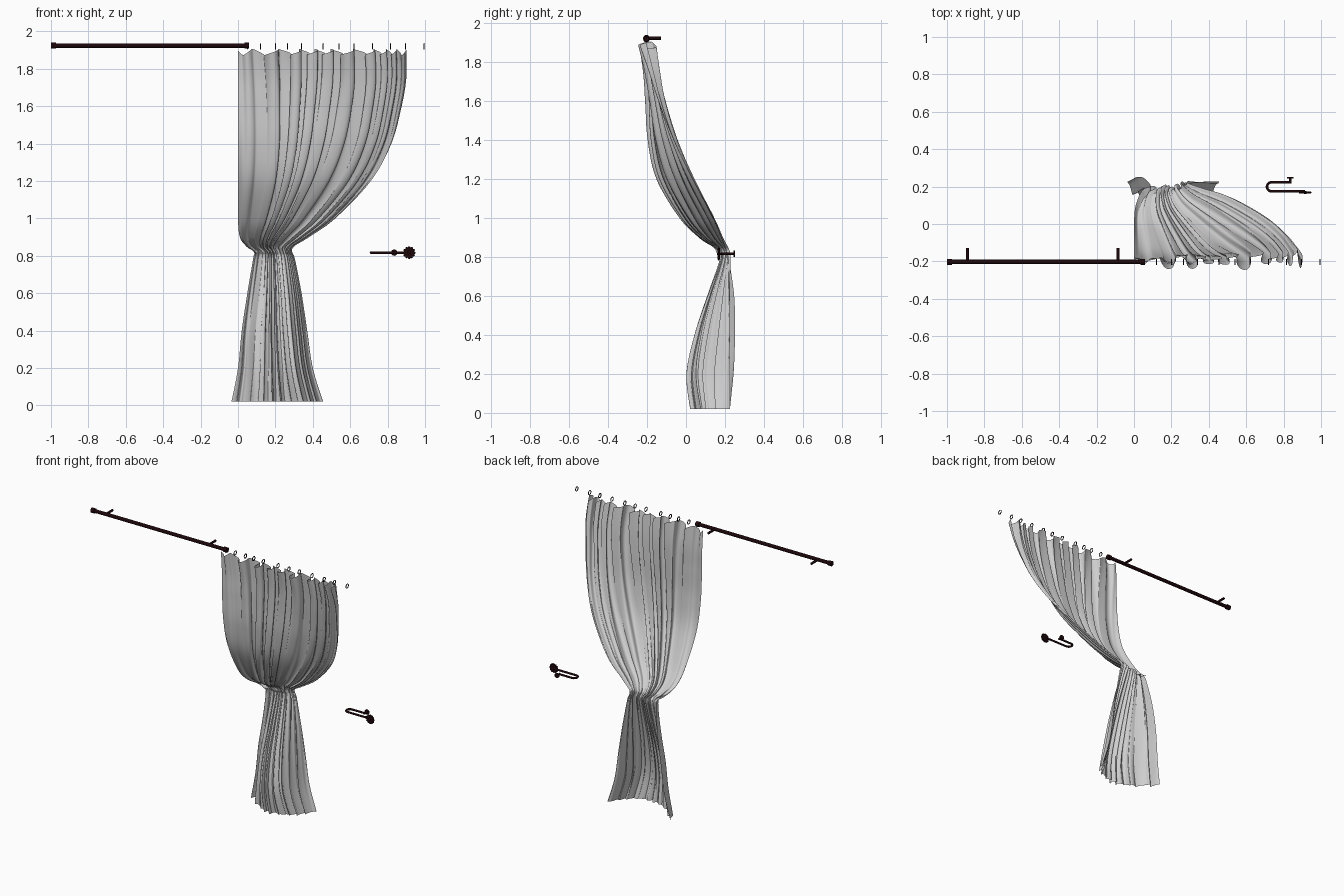
import bpy
import math
from mathutils import Vector

cube = bpy.data.objects.get("Cube")
if cube:
    bpy.data.objects.remove(cube, do_unlink=True)


def make_material(name, colour):
    mat = bpy.data.materials.new(name)
    mat.use_nodes = True
    mat.diffuse_color = colour
    mat.node_tree.nodes["Principled BSDF"].inputs["Base Color"].default_value = colour
    return mat


fabric = make_material("pale grey fabric", (0.62, 0.62, 0.62, 1))
metal = make_material("dark brown metal", (0.012, 0.002, 0.003, 1))


def finish(obj, name, mat, angle=40):
    obj.name = name
    obj.data.materials.clear()
    obj.data.materials.append(mat)
    bpy.ops.object.select_all(action="DESELECT")
    obj.select_set(True)
    bpy.context.view_layer.objects.active = obj
    bpy.ops.object.shade_smooth_by_angle(angle=math.radians(angle))
    return obj


def rod_between(name, start, end, radius, sides=24):
    a, b = Vector(start), Vector(end)
    bpy.ops.mesh.primitive_cylinder_add(vertices=sides, radius=radius,
                                        depth=(b - a).length, location=(a + b) / 2)
    obj = bpy.context.object
    obj.rotation_euler = (b - a).to_track_quat("Z", "Y").to_euler()
    return finish(obj, name, metal)


def spline_value(points, t):
    """Smooth curve through the listed tuples, with t counted in rows."""
    i = min(int(t), len(points) - 2)
    f = t - i
    p0, p1 = points[max(i - 1, 0)], points[i]
    p2, p3 = points[i + 1], points[min(i + 2, len(points) - 1)]
    return [b + f / 2 * (c - a + f * (2*a - 5*b + 4*c - d + f * (3*(b - c) + d - a)))
            for a, b, c, d in zip(p0, p1, p2, p3)]


# Curtain: gathered sheet swept through rows of
# height, left x, right x, left y, right y, forward bulge, fold depth
ROWS = [
    (1.89, 0, .90, -.2, -.185, 0, .048),
    (1.75, 0, .90, -.19, -.15, 0, .036),
    (1.6, 0, .875, -.19, -.11, 0, .028),
    (1.4, 0, .82, -.18, -.04, .01, .024),
    (1.2, 0, .71, -.135, .05, .02, .024),
    (1.0, 0, .52, -.015, .15, .025, .024),
    (.9, .01, .38, .08, .19, .015, .022),
    (.85, .045, .30, .155, .21, 0, .024),
    (.82, .085, .29, .175, .22, 0, .025),
    (.78, .08, .305, .2, .225, .02, .02),
    (.6, .05, .34, .225, .23, .1, .024),
    (.4, .02, .37, .23, .235, .165, .028),
    (.2, 0, .40, .23, .235, .2, .03),
    (.02, -.035, .455, .215, .235, .17, .028),
]
ACROSS, STEPS = 260, 10


def fold_phase(u, height):
    drift = .7 * math.sin(3 * height + 9 * u)
    return 2 * math.pi * (9.5 * u + .28 * math.sin(13 * u + 1)) + drift


def curtain_point(u, t):
    z, xl, xr, yl, yr, bulge, depth = spline_value(ROWS, t)
    phase = fold_phase(u, z)
    vary = .7 + .4 * math.sin(17 * u + 2 * z)
    wave = .75 * math.sin(phase) + .25 * math.sin(2 * phase + 1 + 4 * z)
    pitch = (xr - xl) / 9.5
    # the side hem on the left of the model turns back towards the wall
    x = xl + (xr - xl) * u * (1.15 - .15 * u ** 2)
    y = yl + (yr - yl) * u ** 1.9
    # folds lean sideways, fading at the hems
    x += .2 * pitch * math.sin(2 * phase + 2 * z) * math.sin(math.pi * u)
    y += depth * vary * wave - bulge * (1 - (2 * u - 1) ** 2)
    # scalloped heading
    z += .016 * math.cos(phase) * max(0, 1 - t)
    return x, y, z


levels = (len(ROWS) - 1) * STEPS
verts = [curtain_point(i / ACROSS, j / STEPS)
         for j in range(levels + 1) for i in range(ACROSS + 1)]
width = ACROSS + 1
faces = [(j * width + i, (j + 1) * width + i, (j + 1) * width + i + 1, j * width + i + 1)
         for j in range(levels) for i in range(ACROSS)]
mesh = bpy.data.meshes.new("curtain")
mesh.from_pydata(verts, [], faces)
curtain = bpy.data.objects.new("curtain", mesh)
bpy.context.collection.objects.link(curtain)
finish(curtain, "curtain", fabric, 80)

# Curtain rod with end caps and wall brackets
ROD_Y, ROD_Z = -.203, 1.924
rod_between("curtain_rod", (-.99, ROD_Y, ROD_Z), (.05, ROD_Y, ROD_Z), .012)
for side, x in (("right", -.987), ("left", .047)):
    rod_between(side + "_end_cap", (x - .013, ROD_Y, ROD_Z), (x + .013, ROD_Y, ROD_Z), .017)
for side, x in (("right", -.89), ("left", -.085)):
    rod_between(side + "_bracket", (x, ROD_Y, ROD_Z), (x, ROD_Y + .075, ROD_Z), .008)

# Curtain rings
for n, x in enumerate((.05, .12, .2, .265, .34, .455, .54, .62, .72, .815, .895, .995)):
    bpy.ops.mesh.primitive_torus_add(location=(x, ROD_Y, 1.92), rotation=(0, math.pi / 2, 0),
                                     major_radius=.014, minor_radius=.0028,
                                     major_segments=24, minor_segments=8)
    finish(bpy.context.object, f"curtain_ring_{n + 1}", metal)

# Holdback hook: U-shaped bar
HOOK_Z = .817
bend = [(.735 - .024 * math.sin(a), .199 - .024 * math.cos(a))
        for a in (math.pi * k / 12 for k in range(13))]
path = [(.915, .175)] + bend + [(.835, .223)]
curve = bpy.data.curves.new("holdback_bar", "CURVE")
curve.dimensions = "3D"
curve.bevel_depth = .007
curve.bevel_resolution = 3
curve.use_fill_caps = True
line = curve.splines.new("POLY")
line.points.add(len(path) - 1)
for point, (x, y) in zip(line.points, path):
    point.co = (x, y, HOOK_Z, 1)
bar = bpy.data.objects.new("holdback_bar", curve)
bpy.context.collection.objects.link(bar)
bpy.ops.object.select_all(action="DESELECT")
bar.select_set(True)
bpy.context.view_layer.objects.active = bar
bpy.ops.object.convert(target="MESH")
finish(bpy.context.object, "holdback_bar", metal)

# Holdback wall mount
rod_between("holdback_stem", (.835, .216, HOOK_Z), (.835, .25, HOOK_Z), .007)
rod_between("holdback_wall_plate", (.835, .243, HOOK_Z), (.835, .251, HOOK_Z), .017)

# Holdback flower knob
rod_between("flower_disc", (.915, .163, HOOK_Z), (.915, .175, HOOK_Z), .027)


def petal(name, x, z, radius):
    bpy.ops.mesh.primitive_uv_sphere_add(segments=12, ring_count=8, radius=radius,
                                         location=(x, .168, z))
    bpy.context.object.scale.y = .8
    finish(bpy.context.object, name, metal, 60)


petal("flower_centre", .915, HOOK_Z, .011)
for k in range(12):
    a = math.tau * k / 12
    petal(f"flower_petal_{k + 1}", .915 + .027 * math.cos(a), HOOK_Z + .027 * math.sin(a), .007)
